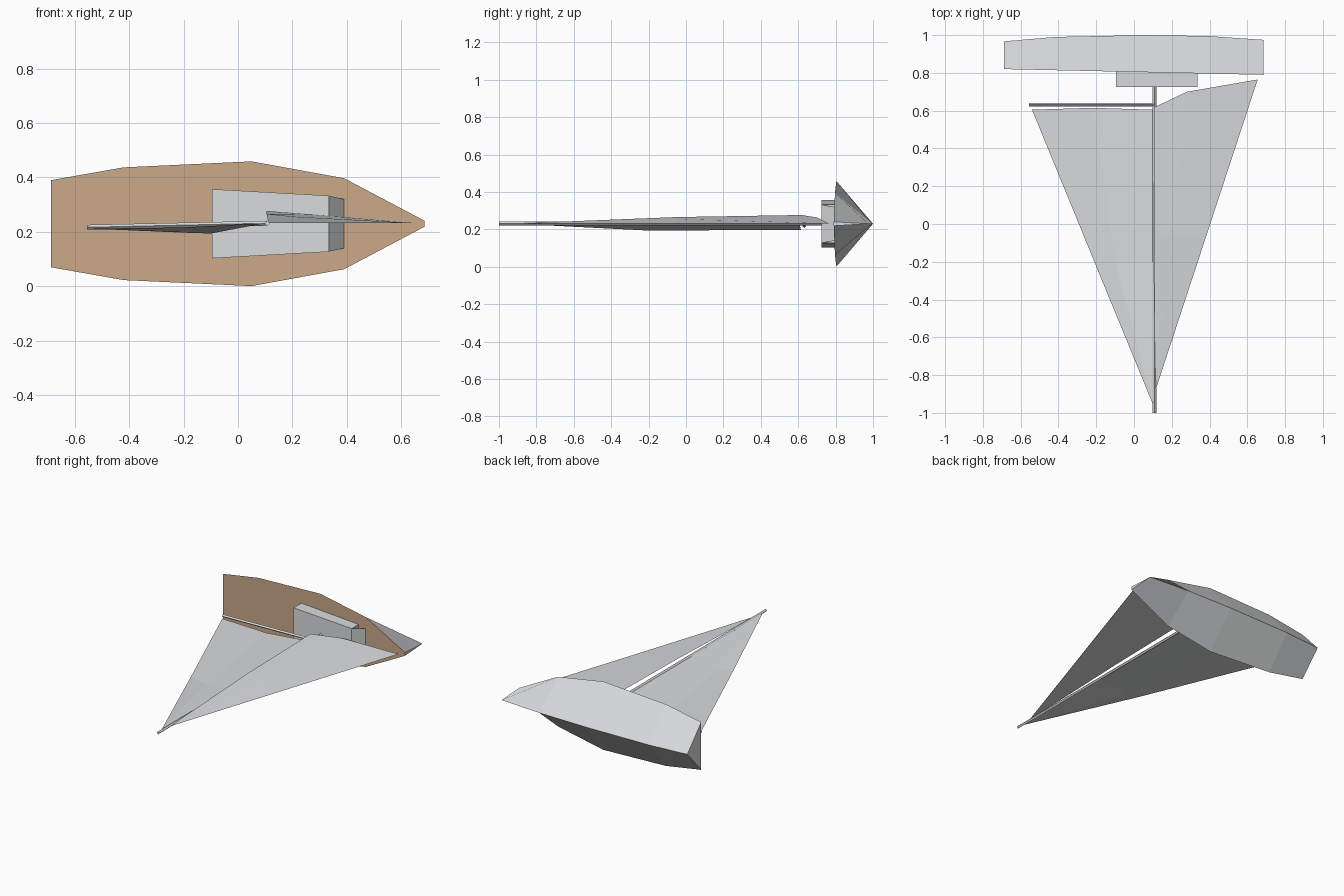
import bpy, bmesh
from mathutils import Vector

if "Cube" in bpy.data.objects:
    bpy.data.objects.remove(bpy.data.objects["Cube"], do_unlink=True)

MID = 0.23      # height of the boat's centre plane
MAST_X = 0.108


def material(name, rgb):
    m = bpy.data.materials.new(name)
    m.use_nodes = True
    m.diffuse_color = (*rgb, 1)
    m.node_tree.nodes["Principled BSDF"].inputs["Base Color"].default_value = (*rgb, 1)
    return m


GREY = material("pale_grey", (0.7, 0.71, 0.72))
WOOD = material("deck_brown", (0.6, 0.4, 0.245))


def finish(name, bm, mats, closed=True):
    if closed:
        bmesh.ops.recalc_face_normals(bm, faces=bm.faces)
    me = bpy.data.meshes.new(name)
    bm.to_mesh(me)
    bm.free()
    for m in mats:
        me.materials.append(m)
    ob = bpy.data.objects.new(name, me)
    bpy.context.collection.objects.link(ob)
    return ob


def loft(bm, rows):
    """Skin equal-length rows of points with quads; return vertex rows."""
    vs = [[bm.verts.new(p) for p in row] for row in rows]
    for a, b in zip(vs, vs[1:]):
        for i in range(len(a) - 1):
            bm.faces.new((a[i], a[i + 1], b[i + 1], b[i]))
    return vs


def deck_y(x):
    return 0.805 - 0.022 * x


# Hull: V section lofted from stern to bow (x, half width, keel y)
stations = [(-0.687, 0.16, 0.967), (-0.42, 0.207, 0.99), (0.05, 0.229, 1.0),
            (0.39, 0.167, 0.995), (0.685, 0.011, 0.975)]
bm = bmesh.new()
rows = loft(bm, [[(x, deck_y(x), MID + w), (x, k, MID), (x, deck_y(x), MID - w)]
                 for x, w, k in stations])
bm.faces.new(rows[0])
bm.faces.new(rows[-1])
deck = bm.faces.new([r[0] for r in rows] + [r[2] for r in reversed(rows)])
deck.material_index = 1
finish("hull", bm, [GREY, WOOD])

# Cabin: tapered box standing on the deck
ends = [(-0.095, 0.127), (0.335, 0.103)]
bm = bmesh.new()
rows = loft(bm, [[(x, deck_y(x), MID + w), (x, 0.725, MID + w),
                  (x, 0.725, MID - w), (x, deck_y(x), MID - w)] for x, w in ends])
for r in rows:
    bm.faces.new(r)
finish("cabin", bm, [GREY])

# Sloping windscreen, open at its sides
bm = bmesh.new()
loft(bm, [[(x, y, MID - w), (x, y, MID + w)]
          for x, y, w in ((0.336, 0.725, 0.102), (0.39, 0.796, 0.09))])
bm.normal_update()
finish("windscreen", bm, [GREY], closed=False)


# Spars: four-sided poles between two points
def spar(name, a, b, radius):
    a, b = Vector(a), Vector(b)
    bm = bmesh.new()
    bmesh.ops.create_cone(bm, cap_ends=True, segments=4, radius1=radius,
                          radius2=radius, depth=(b - a).length)
    ob = finish(name, bm, [GREY])
    ob.location = (a + b) / 2
    ob.rotation_euler = (b - a).to_track_quat("Z", "Y").to_euler()


spar("mast", (MAST_X, -1.0, MID + 0.002), (MAST_X, 0.805, MID + 0.002), 0.01)
spar("boom", (MAST_X, 0.632, MID + 0.002), (-0.555, 0.632, 0.217), 0.009)

# Mainsail: bellied sheet, rows run from mast to outer edge
bm = bmesh.new()
loft(bm, [[(0.1, -0.95, 0.232), (0.099, -0.95, 0.232), (0.098, -0.95, 0.232)],
          [(0.1, -0.2, 0.232), (-0.1, -0.2, 0.194), (-0.21, -0.2, 0.216)],
          [(0.1, 0.605, 0.232), (-0.22, 0.615, 0.198), (-0.54, 0.605, 0.212)]])
finish("mainsail", bm, [GREY])

# Foresail: loose inner edge lifts, outer edge runs straight to the bow
bm = bmesh.new()
loft(bm, [[(0.112, -0.88, 0.233), (0.113, -0.88, 0.233), (0.114, -0.88, 0.232)],
          [(0.105, -0.05, 0.266), (0.205, -0.05, 0.256), (0.387, -0.05, 0.232)],
          [(0.105, 0.617, 0.277), (0.28, 0.7, 0.264), (0.655, 0.765, 0.232)]])
finish("foresail", bm, [GREY])
